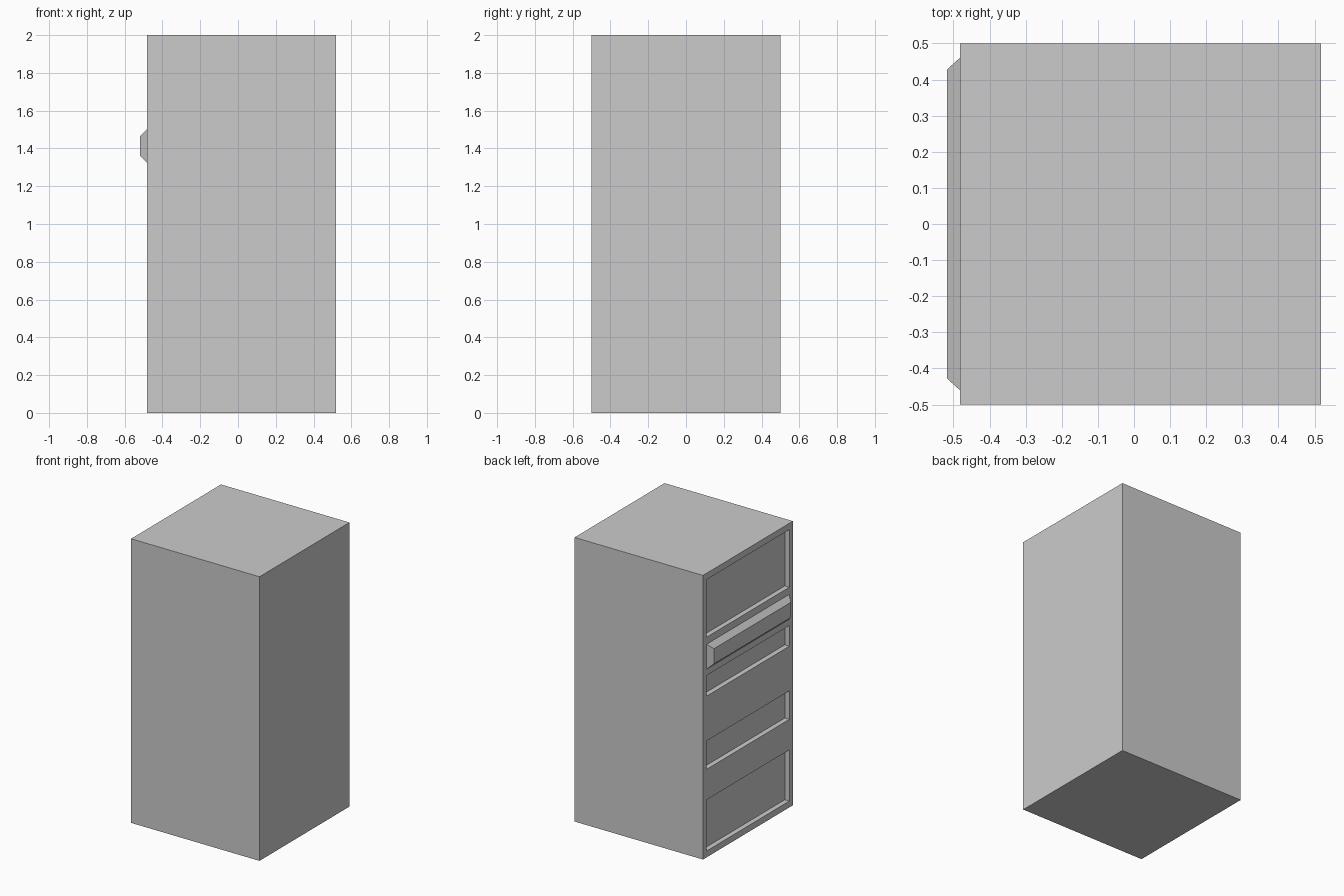
import bpy
import bmesh
from mathutils import Vector

cube = bpy.data.objects.get("Cube")
if cube:
    bpy.data.objects.remove(cube, do_unlink=True)

# Plain grey for everything
grey = bpy.data.materials.new("plain_grey")
grey.use_nodes = True
grey.diffuse_color = (0.6, 0.6, 0.6, 1)
grey.node_tree.nodes["Principled BSDF"].inputs["Base Color"].default_value = grey.diffuse_color

BACK, FACE, DEPTH = 0.5175, -0.4825, 0.035
SIDE = 0.46
PANELS = [(0.045, 0.405), (0.62, 0.82), (1.135, 1.28), (1.55, 1.955)]


def box(low, high):
    """A bmesh box between two corners."""
    bm = bmesh.new()
    bmesh.ops.create_cube(bm, size=1)
    low, high = Vector(low), Vector(high)
    for v in bm.verts:
        v.co = (low + high) / 2 + v.co * (high - low)
    return bm


def finish(bm, name):
    bmesh.ops.recalc_face_normals(bm, faces=bm.faces)
    mesh = bpy.data.meshes.new(name)
    bm.to_mesh(mesh)
    bm.free()
    mesh.materials.append(grey)
    obj = bpy.data.objects.new(name, mesh)
    bpy.context.collection.objects.link(obj)
    return obj


def cut(bm, point, normal):
    geom = bm.verts[:] + bm.edges[:] + bm.faces[:]
    bmesh.ops.bisect_plane(bm, geom=geom, plane_co=point, plane_no=normal)


# Cabinet body, with four recessed panels in its -x side
body = box((FACE, -0.5, 0), (BACK, 0.5, 2))
for y in (-SIDE, SIDE):
    cut(body, (0, y, 0), (0, 1, 0))
for panel in PANELS:
    for z in panel:
        cut(body, (0, 0, z), (0, 0, 1))


def is_panel(face):
    c = face.calc_center_median()
    return (c.x < FACE + 0.001 and abs(c.y) < SIDE
            and any(low < c.z < high for low, high in PANELS))


recesses = [f for f in body.faces if is_panel(f)]
made = bmesh.ops.extrude_face_region(body, geom=recesses)["geom"]
bmesh.ops.translate(body, vec=(DEPTH, 0, 0),
                    verts=[g for g in made if isinstance(g, bmesh.types.BMVert)])
bmesh.ops.delete(body, geom=[f for f in recesses if f.is_valid], context="FACES")
finish(body, "cabinet_body")

# Raised bar with bevelled edges, between the two upper panels
bar = box((-BACK, -SIDE, 1.325), (FACE, SIDE, 1.5))
for v in bar.verts:
    if v.co.x < FACE - 0.01:
        v.co.y -= 0.032 if v.co.y > 0 else -0.032
        v.co.z -= 0.034 if v.co.z > 1.4 else -0.034
finish(bar, "raised_bar")
